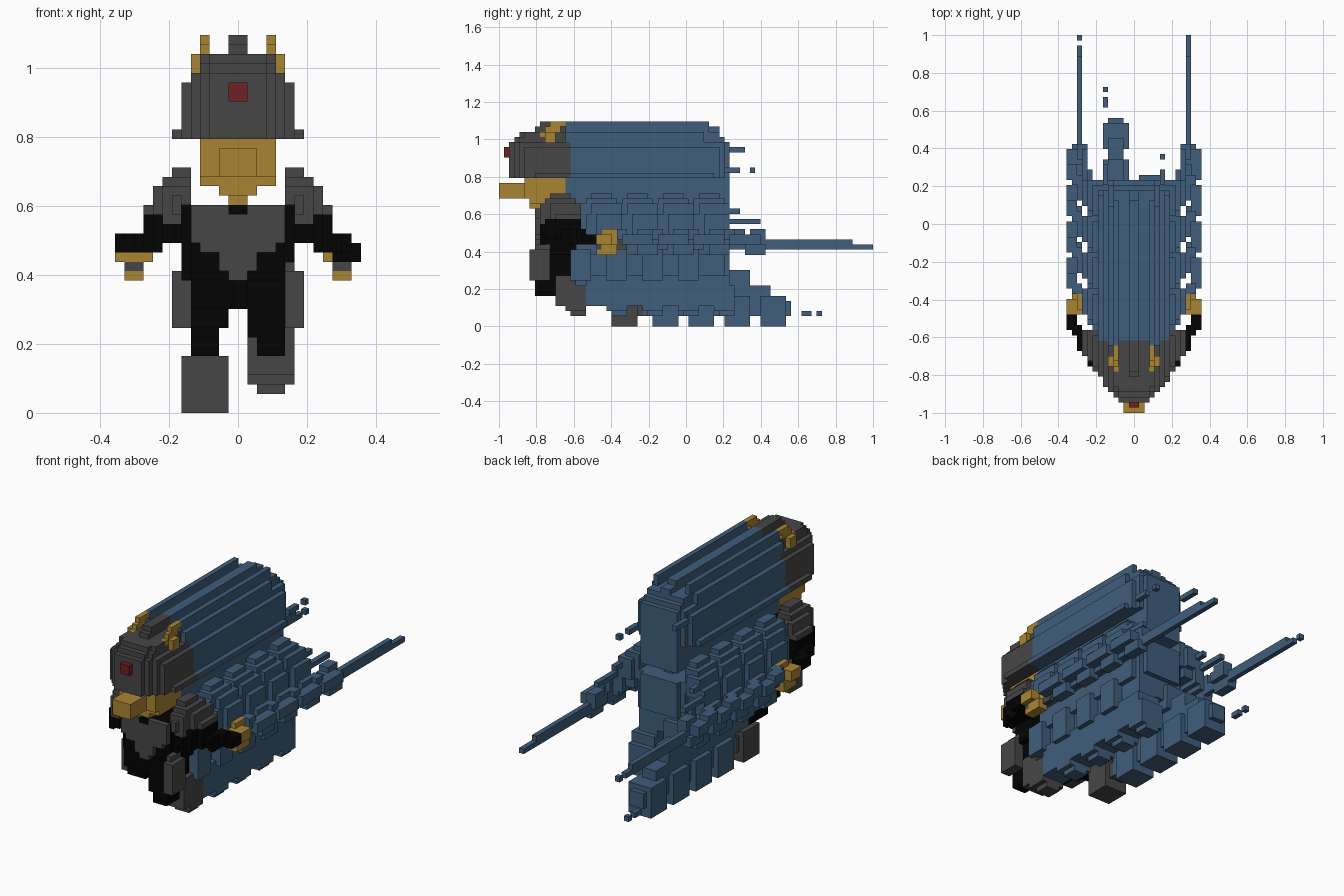
import bpy, bmesh

cube = bpy.data.objects.get("Cube")
if cube:
    bpy.data.objects.remove(cube)

V = 2 / 73  # block size; x is centred, y counts from the front, z from the ground

COLOURS = {
    "steel_grey": (0.062, 0.062, 0.062, 1),
    "black": (0.001, 0.001, 0.001, 1),
    "gold": (0.40, 0.235, 0.034, 1),
    "slate_blue": (0.05, 0.112, 0.20, 1),
    "dark_red": (0.16, 0.014, 0.016, 1),
}
G, K, Y, B, R = COLOURS
materials = {}
for name, rgba in COLOURS.items():
    m = bpy.data.materials.new(name)
    m.use_nodes = True
    m.diffuse_color = rgba
    m.node_tree.nodes["Principled BSDF"].inputs["Base Color"].default_value = rgba
    materials[name] = m

blocks = {}  # (x, y, z) -> part name
part_colour = {}


def fill(part, colour, x0, x1, y0, y1, z0, z1):
    """Fill a cuboid of blocks with one part."""
    part_colour[part] = colour
    for x in range(x0, x1):
        for y in range(y0, y1):
            for z in range(z0, z1):
                blocks[x, y, z] = part


def both(part, colour, x0, x1, *rest):
    """Fill a cuboid on the left and its mirror on the right."""
    fill("left_" + part, colour, x0, x1, *rest)
    fill("right_" + part, colour, -x1, -x0, *rest)


# Limbs and body as (part, colour, mirrored, cuboid)
TORSO = [
    ("torso", K, False, (-6, 6, 9, 14, 14, 22)),
    ("torso", K, False, (-5, 5, 8, 15, 14, 22)),
    ("torso", K, False, (-4, 4, 8, 16, 15, 22)),
    ("chest_plate", G, False, (-5, 5, 7, 8, 18, 22)),
    ("chest_plate", G, False, (-4, 4, 7, 8, 17, 18)),
    ("collar", K, False, (-1, 1, 7, 8, 21, 22)),
    ("belt", G, False, (-2, 2, 7, 8, 15, 17)),
    ("belt", G, False, (-1, 1, 7, 8, 14, 15)),
    ("pelvis", K, False, (-5, 5, 8, 15, 11, 14)),
    ("left_hip_plate", G, False, (5, 7, 6, 10, 9, 15)),
    ("left_hip_plate", G, False, (5, 6, 7, 10, 15, 16)),
    ("right_hip_plate", G, False, (-7, -5, 10, 14, 9, 15)),
    ("right_hip_plate", G, False, (-6, -5, 10, 13, 15, 16)),
    ("shoulder_pad", G, True, (5, 7, 10, 14, 25, 26)),
    ("shoulder_pad", G, True, (5, 8, 9, 15, 24, 25)),
    ("shoulder_pad", G, True, (5, 7, 8, 15, 22, 24)),
    ("shoulder_pad", G, True, (6, 8, 8, 16, 20, 24)),
    ("shoulder_pad", G, True, (6, 7, 7, 16, 21, 23)),
    ("shoulder_pad", G, True, (8, 9, 10, 16, 21, 24)),
    ("shoulder_pad", G, True, (9, 10, 11, 16, 21, 22)),
]
LEGS = [
    ("left_thigh", K, False, (1, 5, 7, 15, 8, 14)),
    ("left_thigh", K, False, (2, 5, 7, 11, 6, 8)),
    ("left_boot", G, False, (1, 6, 11, 15, 8, 10)),
    ("left_boot", G, False, (1, 6, 11, 17, 4, 8)),
    ("left_boot", G, False, (1, 6, 13, 17, 3, 4)),
    ("left_boot", G, False, (2, 5, 14, 17, 2, 3)),
    ("right_thigh", K, False, (-5, -1, 9, 16, 9, 14)),
    ("right_thigh", K, False, (-5, -2, 14, 20, 8, 11)),
    ("right_thigh", K, False, (-5, -2, 18, 24, 6, 8)),
    ("right_boot", G, False, (-6, -1, 22, 27, 0, 6)),
    ("right_boot", G, False, (-5, -2, 27, 28, 2, 5)),
]
ARMS = [
    ("upper_arm", K, True, (6, 8, 8, 15, 18, 20)),
    ("upper_arm", K, True, (8, 9, 9, 16, 17, 21)),
    ("upper_arm", K, True, (9, 10, 11, 16, 17, 21)),
    ("upper_arm", K, True, (10, 11, 12, 17, 17, 19)),
    ("upper_arm", K, True, (11, 12, 15, 17, 17, 19)),
    ("left_forearm", K, False, (11, 13, 16, 19, 16, 18)),
    ("left_forearm", K, False, (10, 11, 13, 17, 16, 18)),
    ("right_forearm", K, False, (-13, -11, 16, 19, 17, 19)),
    ("hand", Y, True, (10, 13, 19, 22, 16, 18)),
    ("hand", Y, True, (9, 11, 19, 23, 16, 18)),
    ("hand", Y, True, (9, 11, 20, 23, 18, 19)),
    ("hand", Y, True, (10, 12, 20, 23, 14, 16)),
    ("hand", Y, True, (10, 12, 19, 20, 14, 15)),
    ("hand_guard", G, True, (10, 12, 19, 20, 15, 16)),
    ("hand_guard", G, True, (10, 11, 23, 25, 15, 17)),
]


def figure(parts, shift=0, trail=None):
    """Place a group of parts, or a single-colour echo of it further back."""
    for part, colour, mirrored, (x0, x1, y0, y1, z0, z1) in parts:
        place = both if mirrored else fill
        place(trail or part, B if trail else colour,
              x0, x1, y0 + shift, y1 + shift, z0, z1)


# Trailing echoes of the body, limbs and feet
for shift in (8, 15, 22, 29):
    figure(TORSO, shift, "body_trail")
    figure(LEGS, shift, "leg_trail")
    figure(ARMS, shift, "arm_trail")
fill("body_trail", B, -6, 6, 16, 43, 14, 22)
fill("body_trail", B, -5, 5, 15, 44, 11, 14)
fill("body_trail", B, -9, 9, 17, 44, 20, 22)
fill("leg_trail", B, 1, 6, 17, 45, 4, 10)
fill("leg_trail", B, -5, -2, 20, 48, 6, 10)
fill("leg_trail", B, -5, -2, 28, 53, 2, 6)

# Thin streaks that reach past the echoes
both("streak", B, 10, 11, 45, 69, 15, 17)
both("streak", B, 10, 11, 69, 71, 15, 16)
both("streak", B, 10, 11, 72, 73, 15, 16)
fill("left_streak", B, 10, 11, 71, 72, 15, 16)
both("streak", B, 9, 10, 43, 51, 20, 21)
both("streak", B, 8, 9, 44, 47, 22, 23)
fill("right_streak", B, -6, -5, 44, 48, 34, 35)
for y0, y1 in ((44, 47), (49, 50)):
    fill("left_streak", B, 5, 6, y0, y1, 30, 31)
for y0, y1 in ((59, 61), (62, 63)):
    fill("right_streak", B, -6, -5, y0, y1, 2, 3)

# Helmet and its trail: (bottom, top, half width, front, back)
HELMET = [(29, 30, 7, 2, 45), (30, 35, 6, 2, 45), (35, 36, 5, 2, 45),
          (36, 37, 4, 3, 44), (37, 38, 4, 4, 43), (38, 39, 1, 7, 43), (39, 40, 1, 8, 41)]
FRONT_TAPER, BACK_TAPER = (3, 4, 5, 6, 6, 7), (4, 5, 6, 7)
for z0, z1, half, front, back in HELMET:
    for y in range(front, back):
        w = min(half, FRONT_TAPER[min(5, y - front)], BACK_TAPER[min(3, 44 - y)])
        part, colour = ("helmet", G) if y < 14 else ("helmet_trail", B)
        fill(part, colour, -w, w, y, y + 1, z0, z1)
both("horn_trail", B, 4, 5, 13, 40, 36, 38)
both("horn_trail", B, 3, 4, 13, 41, 38, 40)
both("horn", Y, 4, 5, 9, 11, 36, 38)
for step in range(3):
    both("horn", Y, 3, 4, 8 + step, 11 + step, 37 + step, 38 + step)
fill("helmet_badge", R, -1, 1, 1, 2, 33, 35)

# Face, beak and neck
fill("face_trail", B, -4, 4, 13, 45, 24, 29)
fill("face_trail", B, -2, 2, 12, 42, 23, 24)
fill("face_trail", B, -1, 1, 13, 42, 22, 23)
fill("face", Y, -4, 4, 5, 13, 25, 29)
fill("face", Y, -4, 4, 6, 12, 24, 25)
fill("beak", Y, -2, 2, 0, 5, 25, 28)
fill("chin", Y, -2, 2, 6, 12, 23, 24)
fill("neck", Y, -1, 1, 9, 13, 22, 23)

# The solid runner, laid over the echoes
figure(TORSO)
figure(ARMS)
figure(LEGS)

# Skin every part with its exposed faces
SIDES = {
    (1, 0, 0): ((1, 0, 0), (1, 1, 0), (1, 1, 1), (1, 0, 1)),
    (-1, 0, 0): ((0, 0, 0), (0, 0, 1), (0, 1, 1), (0, 1, 0)),
    (0, 1, 0): ((0, 1, 0), (0, 1, 1), (1, 1, 1), (1, 1, 0)),
    (0, -1, 0): ((0, 0, 0), (1, 0, 0), (1, 0, 1), (0, 0, 1)),
    (0, 0, 1): ((0, 0, 1), (1, 0, 1), (1, 1, 1), (0, 1, 1)),
    (0, 0, -1): ((0, 0, 0), (0, 1, 0), (1, 1, 0), (1, 0, 0)),
}
members = {}
for cell, part in blocks.items():
    members.setdefault(part, []).append(cell)

for part, cells in members.items():
    bm = bmesh.new()
    verts = {}
    for x, y, z in cells:
        for (dx, dy, dz), corners in SIDES.items():
            if (x + dx, y + dy, z + dz) in blocks:
                continue
            quad = []
            for a, b, c in corners:
                key = (x + a, y + b, z + c)
                if key not in verts:
                    verts[key] = bm.verts.new((key[0] * V, (key[1] - 36.5) * V, key[2] * V))
                quad.append(verts[key])
            bm.faces.new(quad)
    if bm.faces:
        mesh = bpy.data.meshes.new(part)
        bm.to_mesh(mesh)
        mesh.materials.append(materials[part_colour[part]])
        bpy.context.collection.objects.link(bpy.data.objects.new(part, mesh))
    bm.free()
